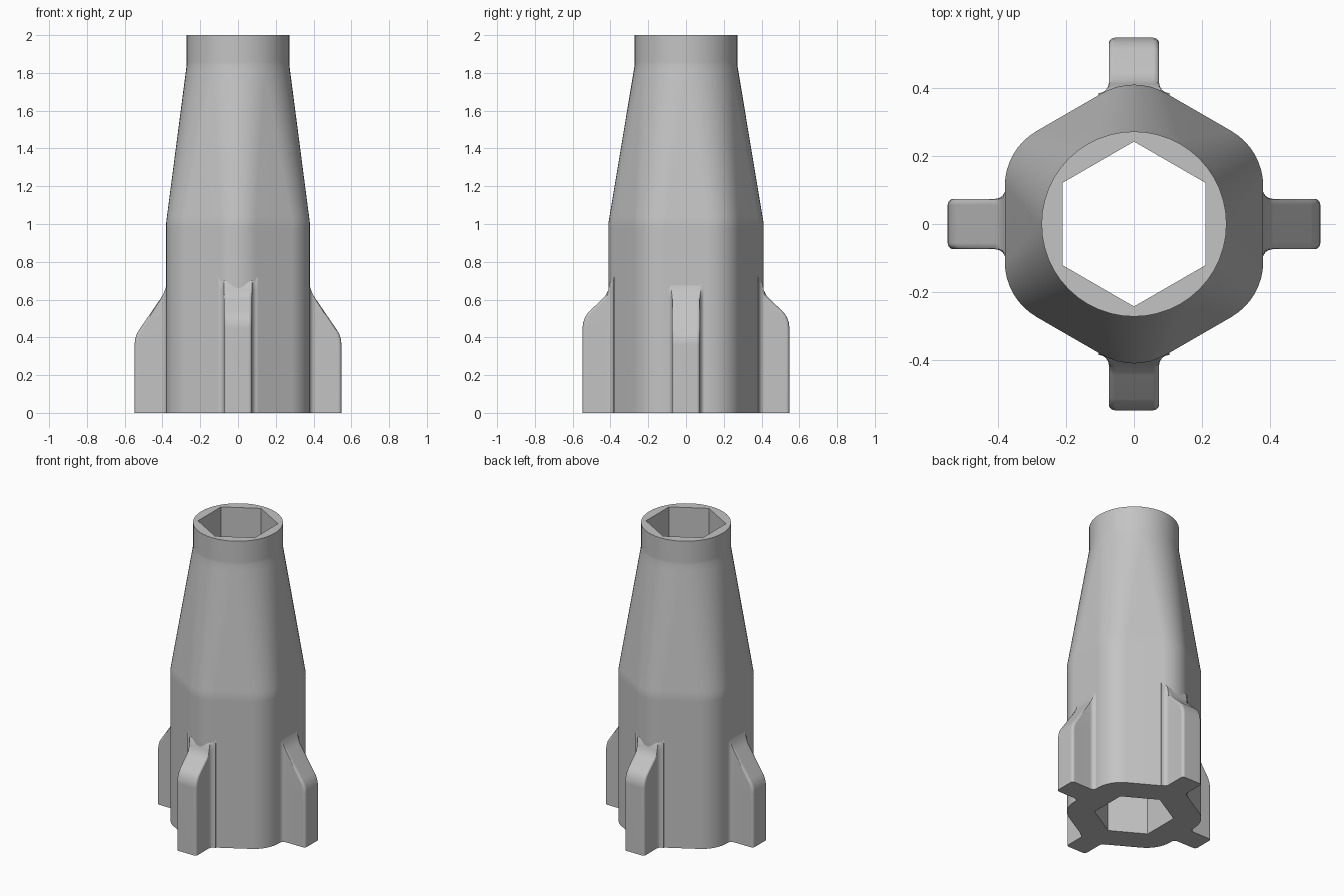
import bpy, bmesh, math
from mathutils import Matrix

if "Cube" in bpy.data.objects:
    bpy.data.objects.remove(bpy.data.objects["Cube"])

grey = bpy.data.materials.new("plain grey")
grey.use_nodes = True
colour = (0.55, 0.55, 0.55, 1)
grey.diffuse_color = colour
grey.node_tree.nodes["Principled BSDF"].inputs["Base Color"].default_value = colour

ARC = 8          # segments in each rounded corner
FLAT = 0.38      # distance from axis to a flat side
ROUND = 0.187    # corner radius of the hexagonal body
TOP = 0.272      # radius of the round neck


def rounded_hexagon(apothem, radius, z):
    """Ring of points; radius 0 is a sharp hexagon, radius = apothem a circle."""
    ring = []
    reach = (apothem - radius) / math.cos(math.pi / 6)
    for side in range(6):
        corner = math.radians(90 + 60 * side)
        for i in range(ARC + 1):
            a = corner + math.radians(-30 + 60 * i / ARC)
            ring.append((reach * math.cos(corner) + radius * math.cos(a),
                         reach * math.sin(corner) + radius * math.sin(a), z))
    return ring


def loft(name, rings, closed, turn=0):
    """Skin a stack of rings; closed joins the last to the first, else caps ends."""
    bm = bmesh.new()
    rows = [[bm.verts.new(p) for p in ring] for ring in rings]
    count = len(rows[0])
    pairs = list(zip(rows, rows[1:]))
    if closed:
        pairs.append((rows[-1], rows[0]))
    else:
        bm.faces.new(rows[0][::-1])
        bm.faces.new(rows[-1])
    for low, high in pairs:
        for i in range(count):
            j = (i + 1) % count
            bm.faces.new((low[i], low[j], high[j], high[i]))
    bmesh.ops.remove_doubles(bm, verts=bm.verts, dist=0.0002)
    bmesh.ops.transform(bm, matrix=Matrix.Rotation(turn, 4, "Z"), verts=bm.verts)
    bmesh.ops.recalc_face_normals(bm, faces=bm.faces)
    mesh = bpy.data.meshes.new(name)
    bm.to_mesh(mesh)
    bm.free()
    obj = bpy.data.objects.new(name, mesh)
    bpy.context.collection.objects.link(obj)
    mesh.materials.append(grey)
    bpy.ops.object.select_all(action="DESELECT")
    obj.select_set(True)
    bpy.context.view_layer.objects.active = obj
    bpy.ops.object.shade_smooth_by_angle(angle=math.radians(28))
    normals = obj.modifiers.new("even shading", "WEIGHTED_NORMAL")
    normals.keep_sharp = True
    return obj


def taper(z):
    """Body section, blending from rounded hexagon to circle between shoulders."""
    t = min(max((z - 1.01) / 0.83, 0), 1)
    return rounded_hexagon(FLAT + (TOP - FLAT) * t, ROUND + (TOP - ROUND) * t, z)


# Body with hexagonal bore right through
outside = [taper(z) for z in (0, 0.98, 1.01, 1.04, 1.4, 1.8, 1.84, 1.86, 2)]
bore = [rounded_hexagon(0.21, 0, z) for z in (2, 0)]
loft("body", outside + bore, True)

# Fins: flat sections stacked along an outer profile, flared where they meet the body
HALF, FILLET, EDGE = 0.074, 0.03, 0.018
STEPS = [math.radians(22.5 * i) for i in range(5)]


def fin_section(reach, z, base):
    half = [(0.33, HALF + FILLET)]
    for a in STEPS:
        half.append((min(base + FILLET * (1 - math.cos(a)), reach),
                     HALF + FILLET * (1 - math.sin(a))))
    for a in STEPS:
        r = reach - EDGE + EDGE * math.sin(a)
        half.append((max(r, min(base + FILLET, reach)),
                     HALF - EDGE + EDGE * math.cos(a)))
    return [(r, -w, z) for r, w in half] + [(r, w, z) for r, w in reversed(half)]


side_profile = [(0.548, 0), (0.548, 0.36), (0.545, 0.39), (0.535, 0.42), (0.52, 0.445),
                (0.41, 0.605), (0.395, 0.63), (0.385, 0.655), (0.376, 0.69)]
end_profile = [(0.548, 0), (0.548, 0.45), (0.544, 0.48), (0.533, 0.51), (0.515, 0.535),
               (0.445, 0.6), (0.425, 0.623), (0.412, 0.65), (0.403, 0.69), (0.38, 0.72)]

for quarter, name in enumerate(("left_fin", "back_fin", "right_fin", "front_fin")):
    profile, base = (end_profile, 0.385) if quarter % 2 else (side_profile, 0.378)
    rings = [fin_section(r, z, base) for r, z in profile]
    loft(name, rings, False, quarter * math.pi / 2)
